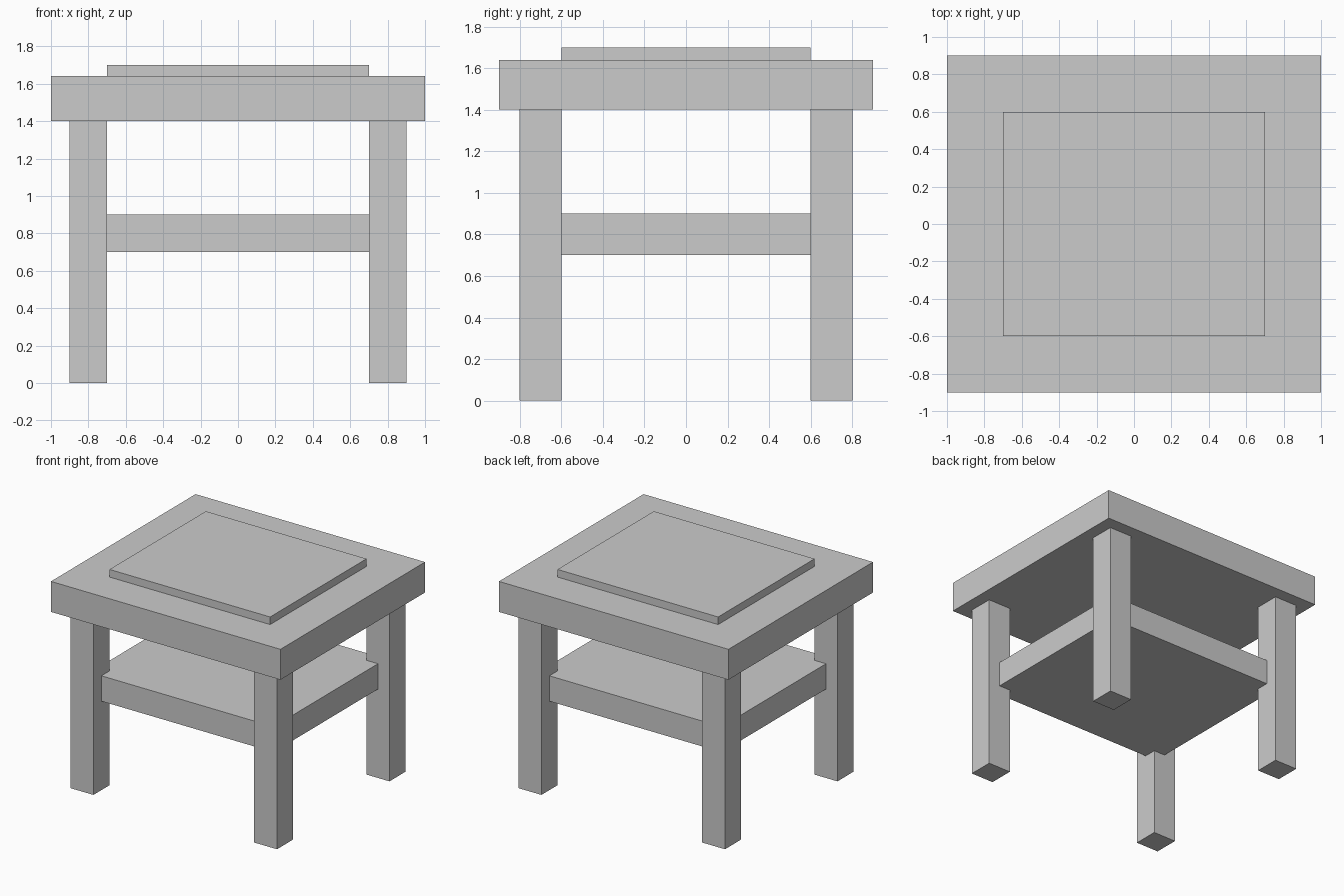
import bpy

if "Cube" in bpy.data.objects:
    bpy.data.objects.remove(bpy.data.objects["Cube"])


def box(name, x, y, z):
    """Add a box from (min, max) ranges on each axis."""
    ranges = (x, y, z)
    centre = [(a + b) / 2 for a, b in ranges]
    bpy.ops.mesh.primitive_cube_add(size=1, location=centre)
    obj = bpy.context.object
    obj.name = name
    obj.scale = [b - a for a, b in ranges]
    bpy.ops.object.transform_apply(location=False, rotation=False, scale=True)
    return obj


# Table top with raised centre panel
box("table_top", (-1, 1), (-0.9, 0.9), (1.4, 1.64))
box("raised_panel", (-0.7, 0.7), (-0.6, 0.6), (1.64, 1.7))

# Lower shelf, its corners let into the middle of the legs
box("lower_shelf", (-0.8, 0.8), (-0.7, 0.7), (0.7, 0.9))

# Four square legs
for side, sx in (("left", -1), ("right", 1)):
    for end, sy in (("front", -1), ("back", 1)):
        cx, cy = 0.8 * sx, 0.7 * sy
        box(f"{end}_{side}_leg", (cx - 0.1, cx + 0.1), (cy - 0.1, cy + 0.1), (0, 1.4))
